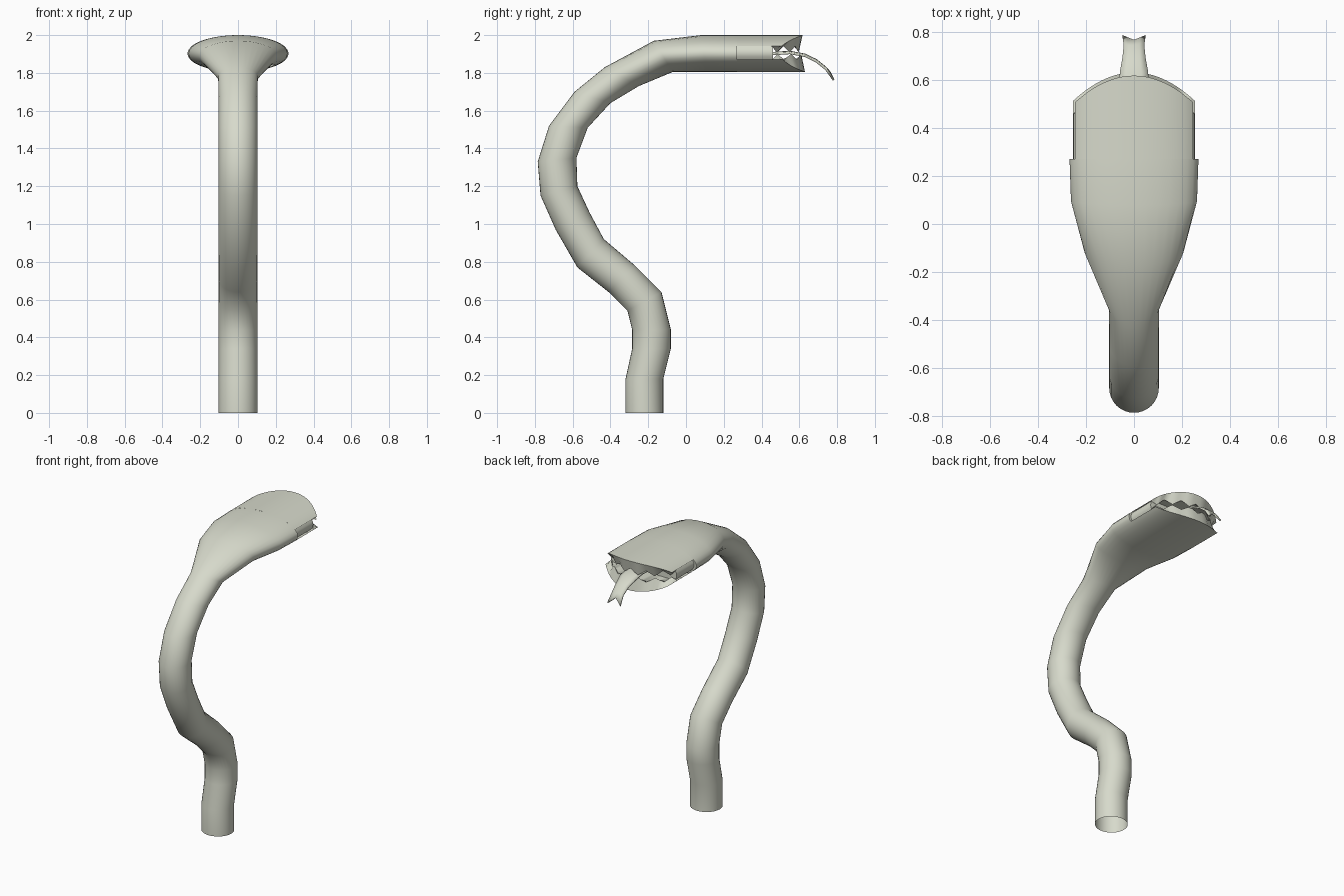
import bpy, bmesh, math
from mathutils import Vector

if "Cube" in bpy.data.objects:
    bpy.data.objects.remove(bpy.data.objects["Cube"])

skin = bpy.data.materials.new("pale_stone_grey")
skin.diffuse_color = (0.68, 0.70, 0.60, 1)
skin.use_nodes = True
skin.node_tree.nodes["Principled BSDF"].inputs["Base Color"].default_value = skin.diffuse_color


def loft(name, rows, closed=False, cap_end=False, cap_start=False, angle=45):
    """Skin a list of equally long point rows."""
    bm = bmesh.new()
    vs = [[bm.verts.new(p) for p in r] for r in rows]
    n = len(rows[0])
    for a, b in zip(vs, vs[1:]):
        for i in range(n if closed else n - 1):
            j = (i + 1) % n
            bm.faces.new((a[i], a[j], b[j], b[i]))
    if cap_start:
        bm.faces.new(vs[0])
    if cap_end:
        bm.faces.new(vs[-1])
    bmesh.ops.recalc_face_normals(bm, faces=bm.faces)
    me = bpy.data.meshes.new(name)
    bm.to_mesh(me)
    bm.free()
    me.materials.append(skin)
    ob = bpy.data.objects.new(name, me)
    bpy.context.collection.objects.link(ob)
    bpy.ops.object.select_all(action='DESELECT')
    ob.select_set(True)
    bpy.context.view_layer.objects.active = ob
    bpy.ops.object.shade_smooth_by_angle(angle=math.radians(angle))
    return ob


# Body and back of head: back edge (y, z), belly edge (y, z), half width
W, H, ZC = 0.268, 0.0975, 1.9025
sections = [
    (-.32, 0, -.12, 0, .103), (-.32, .18, -.12, .18, .103),
    (-.285, .34, -.08, .34, .103), (-.285, .44, -.08, .44, .103),
    (-.31, .54, -.13, .64, .103), (-.41, .64, -.27, .78, .103),
    (-.575, .77, -.435, .92, .103), (-.69, .97, -.51, 1.06, .103),
    (-.77, 1.15, -.575, 1.20, .103), (-.785, 1.33, -.58, 1.35, .103),
    (-.725, 1.52, -.52, 1.51, .103), (-.59, 1.70, -.40, 1.64, .103),
    (-.43, 1.83, -.25, 1.73, .105), (-.17, 1.97, -.07, 1.805, .205),
    (.08, 2.0, .11, 1.805, .262), (.27, 2.0, .27, 1.805, W)]
N = 32
rings = []
for y1, z1, y2, z2, w in sections:
    c = Vector((0, (y1 + y2) / 2, (z1 + z2) / 2))
    up = Vector((0, (y1 - y2) / 2, (z1 - z2) / 2))
    rings.append([c + Vector((w * math.cos(t), 0, 0)) + up * math.sin(t)
                  for t in (2 * math.pi * k / N for k in range(N))])
loft("body_and_head", rings, closed=True, cap_end=True)


# Jaws: shells with a rounded front, a toothed lip and a flat inside
def jaw(name, side, front, inner_z, tooth):
    cols = 24
    t0 = math.asin(abs(inner_z - ZC) / H)
    rows = [[] for _ in range(5)]
    for k in range(cols + 1):
        t = t0 + (math.pi - 2 * t0) * k / cols
        x, z = W * math.cos(t), ZC + side * H * math.sin(t)
        q = (x / 0.25) ** 2
        yf = front - 0.115 * q
        yt = yf - 0.015 - 0.04 * q
        h = (0, .5, 1, .5)[k % 4] * tooth
        rows[0].append((x, 0.27, z))
        rows[1].append((x, yf, z))
        rows[2].append((x, yt, inner_z - side * h))
        rows[3].append((x, yt - 0.012, inner_z))
        rows[4].append((x, 0.40, inner_z))
    loft(name, rows, angle=35)


jaw("upper_jaw", 1, 0.617, 1.942, 0.034)
jaw("lower_jaw", -1, 0.63, 1.87, 0.03)

# Recessed mouth corners and throat
prof = [(.236, -.036), (.248, -.018), (.251, 0), (.248, .018), (.236, .036)]
prof += [(-x, -z) for x, z in prof]
loft("mouth_corner", [[(x, y, 1.906 + z) for x, z in prof] for y in (.265, .46)],
     closed=True, cap_start=True, cap_end=True)

# Forked tongue
path = [(.44, 1.905, .06), (.55, 1.912, .06), (.63, 1.897, .058),
        (.69, 1.868, .047), (.74, 1.828, .042), (.782, 1.762, .048)]
tongue = []
for i, (y, z, w) in enumerate(path):
    row = []
    for s in (-1, -.5, 0, .5, 1):
        yy, zz = y, z - .008 * s * s
        if i == len(path) - 1:      # notch between the two tips
            yy, zz = y - .02 * (1 - abs(s)), z + .04 * (1 - abs(s))
        row.append((w * s, yy, zz))
    tongue.append(row)
t = loft("tongue", tongue)
m = t.modifiers.new("thickness", 'SOLIDIFY')
m.thickness = 0.01
m.offset = 0
